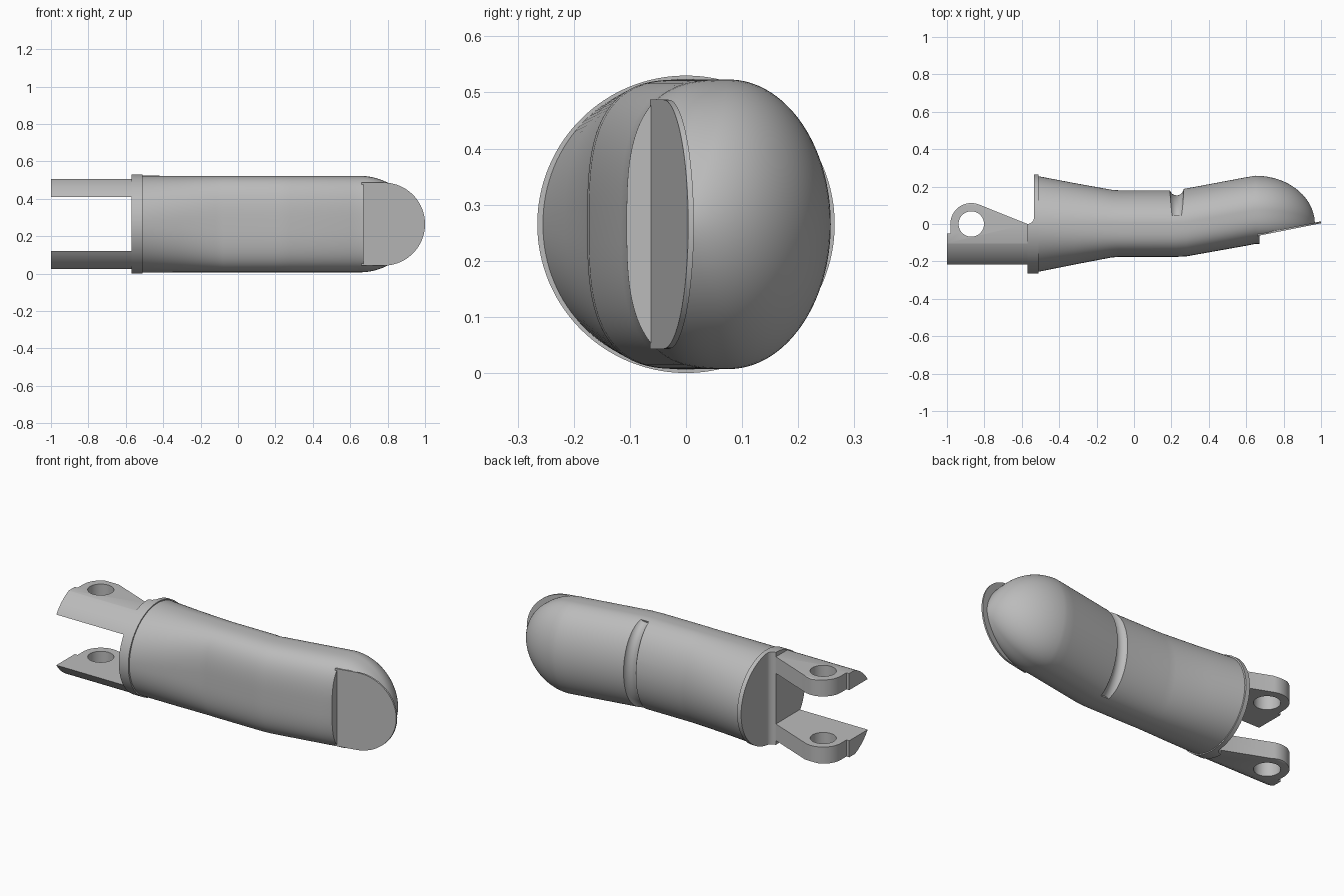
import bpy, bmesh
from math import sin, cos, pi, radians, copysign

cube = bpy.data.objects.get("Cube")
if cube:
    bpy.data.objects.remove(cube, do_unlink=True)

ZC = 0.265      # height of the finger axis
RIM = 0.265     # radius of the knuckle rim

grey = bpy.data.materials.new("plain grey")
grey.use_nodes = True
grey.diffuse_color = (0.5, 0.5, 0.5, 1)
grey.node_tree.nodes["Principled BSDF"].inputs["Base Color"].default_value = (0.5, 0.5, 0.5, 1)


def loft(name, rings):
    """Skin a row of closed rings and cap both ends."""
    bm = bmesh.new()
    rows = [[bm.verts.new(p) for p in ring] for ring in rings]
    n = len(rows[0])
    for a, b in zip(rows, rows[1:]):
        for i in range(n):
            j = (i + 1) % n
            bm.faces.new((a[i], a[j], b[j], b[i]))
    bm.faces.new(rows[0])
    bm.faces.new(rows[-1])
    bmesh.ops.recalc_face_normals(bm, faces=bm.faces)
    mesh = bpy.data.meshes.new(name)
    bm.to_mesh(mesh)
    bm.free()
    mesh.materials.append(grey)
    obj = bpy.data.objects.new(name, mesh)
    bpy.context.collection.objects.link(obj)
    return obj


def prism(name, outline, z0, z1):
    return loft(name, [[(x, y, z) for x, y in outline] for z in (z0, z1)])


def arc(cx, cy, r, a0, a1, steps):
    angles = [radians(a0 + (a1 - a0) * i / steps) for i in range(steps + 1)]
    return [(cx + r * cos(a), cy + r * sin(a)) for a in angles]


def rod(name, r, x0, x1):
    circle = arc(0, ZC, r, 0, 358, 179)
    return loft(name, [[(x, y, z) for y, z in circle] for x in (x0, x1)])


def carve(obj, *steps):
    """Apply booleans with throwaway cutters."""
    for operation, cutter in steps:
        cutter.hide_render = True
        mod = obj.modifiers.new("carve", 'BOOLEAN')
        mod.operation, mod.object, mod.solver = operation, cutter, 'EXACT'
    graph = bpy.context.evaluated_depsgraph_get()
    mesh = bpy.data.meshes.new_from_object(obj.evaluated_get(graph))
    obj.modifiers.clear()
    obj.data = mesh
    for _, cutter in steps:
        bpy.data.objects.remove(cutter, do_unlink=True)


def section(x, low, high, half, power):
    """Oval ring: squarer on the pad side, elliptical on the back."""
    ring = []
    for i in range(128):
        a = 2 * pi * i / 128
        p = 2 / (power if cos(a) < 0 else 2)
        y = copysign(abs(cos(a)) ** p, cos(a)) * (high - low) / 2
        z = copysign(abs(sin(a)) ** p, sin(a)) * half
        ring.append((x, y + (low + high) / 2, ZC + z))
    return ring


def nail_y(x):
    return -0.06 + 0.2 * (x - 0.67)


# Finger body with a bent, domed tip
rings = [section(*s) for s in (
    (-0.53, -0.259, 0.259, 0.259, 2), (-0.32, -0.217, 0.219, 0.258, 2.4),
    (-0.12, -0.179, 0.183, 0.258, 2.9), (-0.08, -0.176, 0.18, 0.258, 3),
    (0.22, -0.176, 0.18, 0.258, 3), (0.28, -0.173, 0.19, 0.258, 3),
    (0.6, -0.116, 0.25, 0.258, 3))]
for i in range(25):
    a = radians(89 * i / 24)
    rings.append(section(0.65 + 0.317 * sin(a), -0.106 * cos(a), 0.258 * cos(a),
                         0.258 * cos(a) ** 1.2, 3))
body = loft("finger_body", rings)

# Joint groove across the back, and the flat nail recess
groove = []
for i in range(49):
    a = radians(-74 + 148 * i / 48)
    groove.append([(0.228 + 0.037 * cos(b), (0.19 + 0.037 * sin(b)) * cos(a),
                    ZC + (0.288 + 0.037 * sin(b)) * sin(a))
                   for b in [2 * pi * k / 32 for k in range(32)]])
recess = prism("nail_recess", [(0.67, -0.4), (1.2, -0.4), (1.2, nail_y(1.2)), (0.67, nail_y(0.67))], -0.2, 0.8)
carve(body, ('DIFFERENCE', loft("groove_cutter", groove)), ('DIFFERENCE', recess))

# Nail plate, overhanging the tip
outline = [(0.66, ZC - 0.222)] + arc(0.778, ZC, 0.222, -90, 90, 48) + [(0.66, ZC + 0.222)]
nail = loft("nail_plate", [[(x, nail_y(x) + t, z) for x, z in outline] for t in (-0.002, 0.008)])

# Knuckle rim, stepped back with a fillet on the back half
rim = rod("knuckle_rim", RIM, -0.57, -0.51)
step = [(-0.7, 0.4), (-0.7, 0)] + arc(-0.57, 0.035, 0.035, -90, 0, 10) + [(-0.535, 0.4)]
carve(rim, ('DIFFERENCE', prism("rim_cutter", step, -0.2, 0.8)))

# Two hinge prongs with pin holes, rounded to the finger's girth
ear = ([(-0.55, -0.3), (-1, -0.3), (-1, -0.05), (-0.982, -0.05)]
       + arc(-0.87, 0, 0.112, 180, 68, 28) + [(-0.57, 0), (-0.55, 0)])
for name, side in (("upper_prong", 1), ("lower_prong", -1)):
    prong = prism(name, ear, ZC + side * 0.145, ZC + side * 0.24)
    hole = prism("pin_hole", arc(-0.87, 0, 0.068, 0, 354, 59), -0.2, 0.8)
    carve(prong, ('INTERSECT', rod("girth", 0.261, -1.2, -0.4)), ('DIFFERENCE', hole))

# Smooth shading with sharp edges kept
bpy.ops.object.select_all(action='DESELECT')
for obj in bpy.context.collection.objects:
    if obj.type == 'MESH' and grey.name in obj.data.materials:
        obj.select_set(True)
        bpy.context.view_layer.objects.active = obj
bpy.ops.object.shade_smooth_by_angle(angle=radians(30))
